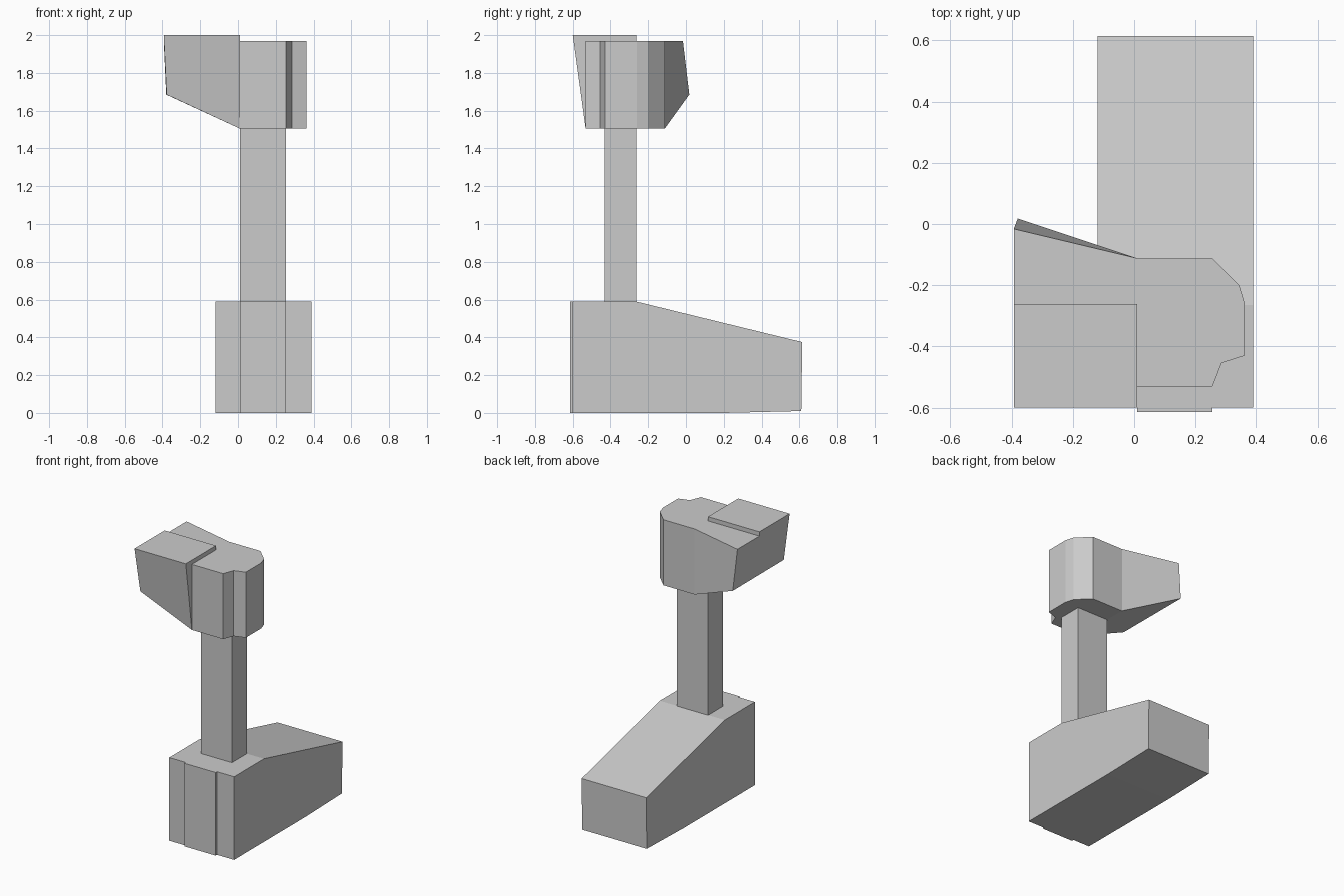
import bpy
from math import radians

cube = bpy.data.objects.get("Cube")
if cube:
    bpy.data.objects.remove(cube, do_unlink=True)

grey = bpy.data.materials.new("plain grey")
grey.use_nodes = True
colour = (0.6, 0.6, 0.6, 1)
grey.diffuse_color = colour
grey.node_tree.nodes["Principled BSDF"].inputs["Base Color"].default_value = colour


def loft(name, start, end, smooth=False):
    """Solid joining two matching cross-sections."""
    n = len(start)
    faces = [tuple(range(n)), tuple(range(n, 2 * n))]
    faces += [(i, (i + 1) % n, (i + 1) % n + n, i + n) for i in range(n)]
    mesh = bpy.data.meshes.new(name)
    mesh.from_pydata(start + end, [], faces)
    mesh.materials.append(grey)
    ob = bpy.data.objects.new(name, mesh)
    bpy.context.collection.objects.link(ob)
    bpy.ops.object.select_all(action='DESELECT')
    ob.select_set(True)
    bpy.context.view_layer.objects.active = ob
    bpy.ops.object.mode_set(mode='EDIT')
    bpy.ops.mesh.select_all(action='SELECT')
    bpy.ops.mesh.normals_make_consistent(inside=False)
    bpy.ops.object.mode_set(mode='OBJECT')
    if smooth:
        bpy.ops.object.shade_smooth_by_angle(angle=radians(25))
    return ob


def prism_x(name, profile, x0, x1):
    return loft(name, [(x0, y, z) for y, z in profile], [(x1, y, z) for y, z in profile])


def prism_z(name, outline, z0, z1):
    return loft(name, [(x, y, z0) for x, y in outline], [(x, y, z1) for x, y in outline])


def rect(x0, x1, y0, y1):
    return [(x0, y0), (x1, y0), (x1, y1), (x0, y1)]


# Sloping base and the raised panel on its front
prism_x("base", [(-0.6, 0), (0.2, 0), (0.61, 0.01), (0.615, 0.375),
                 (-0.265, 0.59), (-0.6, 0.59)], -0.12, 0.39)
prism_z("base_front_panel", rect(0.01, 0.255, -0.615, -0.6), 0, 0.59)

# Square post
prism_z("post", rect(0.01, 0.255, -0.432, -0.262), 0.59, 1.505)

# Head with chamfered corners
prism_z("head", [(0.01, -0.112), (0.255, -0.112), (0.345, -0.2), (0.363, -0.26),
                 (0.363, -0.43), (0.285, -0.455), (0.255, -0.532), (0.01, -0.532)],
        1.505, 1.97)

# Tapering side wing with a stepped top
root = [(0.01, -0.532, 1.505), (0.01, -0.6, 2), (0.01, -0.262, 2),
        (0.01, -0.262, 1.97), (0.01, -0.112, 1.97), (0.01, -0.112, 1.505)]
tip = [(-0.378, -0.556, 1.685), (-0.393, -0.6, 2), (-0.393, -0.262, 2),
       (-0.393, -0.262, 1.97), (-0.393, -0.016, 1.97), (-0.38, 0.018, 1.685)]
loft("head_wing", root, tip, smooth=True)
